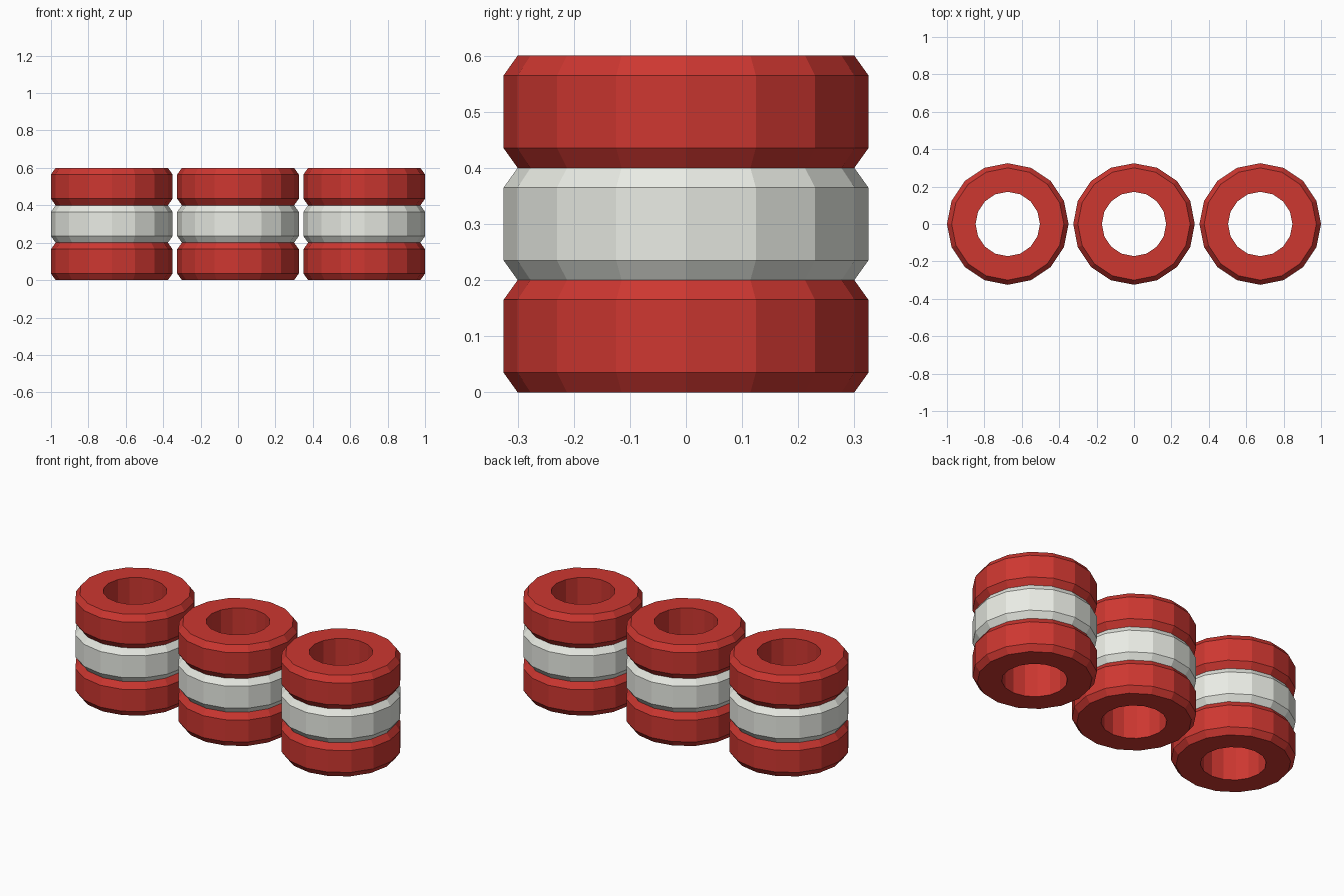
import bpy, bmesh
from math import cos, sin, tau

if "Cube" in bpy.data.objects:
    bpy.data.objects.remove(bpy.data.objects["Cube"])

SIDES = 16
# Tyre cross-section (radius, height): straight bore, chamfered tread
PROFILE = [(0.172, 0.0), (0.30, 0.0), (0.325, 0.035),
           (0.325, 0.165), (0.30, 0.2), (0.172, 0.2)]


def material(name, rgb):
    m = bpy.data.materials.new(name)
    m.diffuse_color = (*rgb, 1)
    m.use_nodes = True
    m.node_tree.nodes["Principled BSDF"].inputs["Base Color"].default_value = m.diffuse_color
    return m


def tyre_mesh(name, mat):
    bm = bmesh.new()
    rings = [[bm.verts.new((r * cos(tau * i / SIDES), r * sin(tau * i / SIDES), z))
              for r, z in PROFILE] for i in range(SIDES)]
    n = len(PROFILE)
    for i in range(SIDES):
        a, b = rings[i], rings[(i + 1) % SIDES]
        for j in range(n):
            k = (j + 1) % n
            bm.faces.new((a[j], b[j], b[k], a[k]))
    bmesh.ops.recalc_face_normals(bm, faces=bm.faces)
    me = bpy.data.meshes.new(name)
    bm.to_mesh(me)
    bm.free()
    me.materials.append(mat)
    return me


red = tyre_mesh("red_tyre", material("red", (0.61, 0.038, 0.03)))
white = tyre_mesh("white_tyre", material("white", (0.82, 0.84, 0.78)))

# Three stacks of three tyres, white in the middle
for side, x in (("left", -0.675), ("centre", 0.0), ("right", 0.675)):
    for level, (pos, me) in enumerate((("bottom", red), ("middle", white), ("top", red))):
        ob = bpy.data.objects.new(f"{side}_{pos}_tyre", me)
        ob.location = (x, 0, 0.2 * level)
        bpy.context.collection.objects.link(ob)
